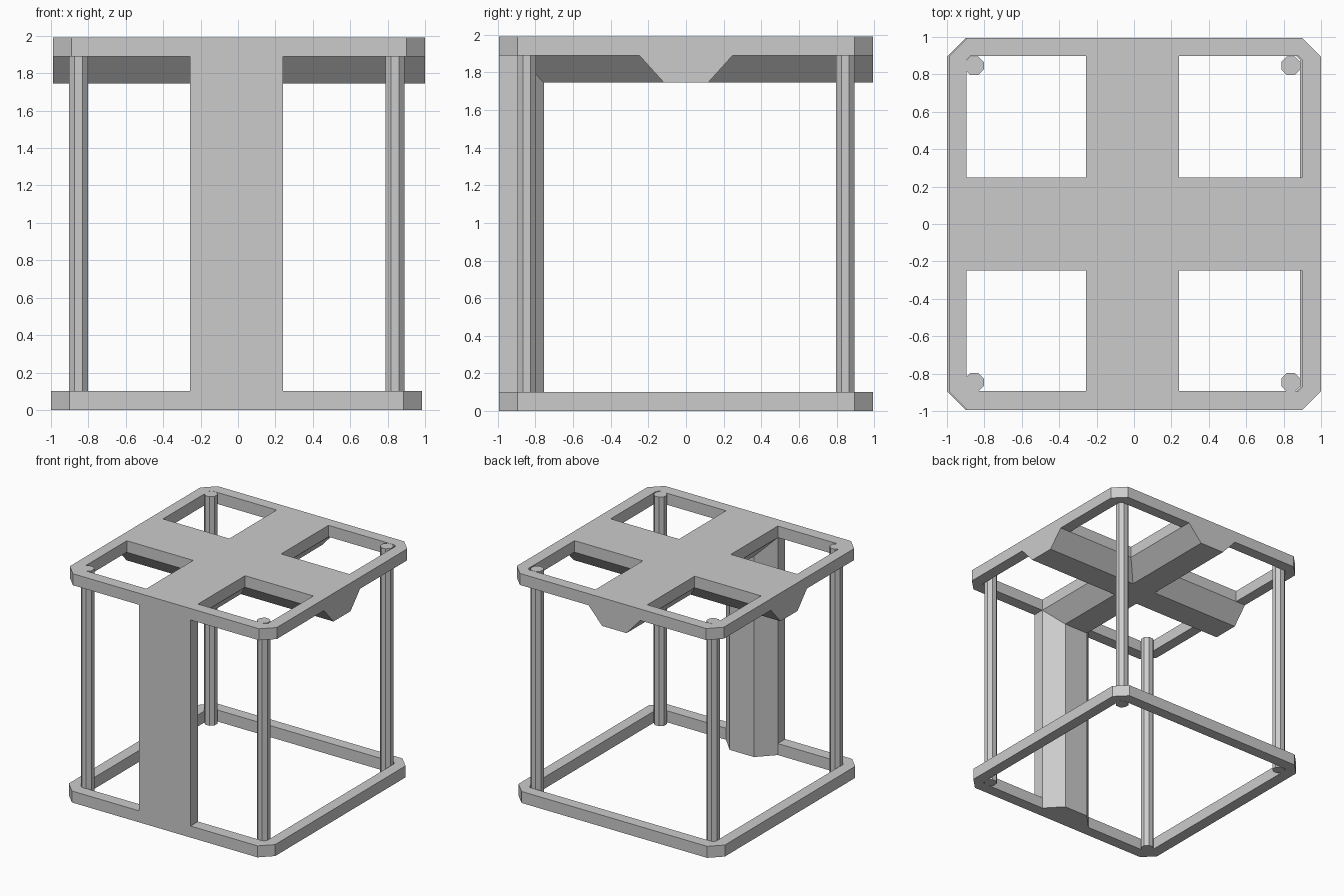
import bpy, bmesh, math

if "Cube" in bpy.data.objects:
    bpy.data.objects.remove(bpy.data.objects["Cube"])


def make_object(name, bm):
    bmesh.ops.recalc_face_normals(bm, faces=bm.faces[:])
    me = bpy.data.meshes.new(name)
    bm.to_mesh(me)
    bm.free()
    ob = bpy.data.objects.new(name, me)
    bpy.context.collection.objects.link(ob)
    return ob


def octagon(x0, x1, y0, y1, c):
    return [(x0 + c, y0), (x1 - c, y0), (x1, y0 + c), (x1, y1 - c),
            (x1 - c, y1), (x0 + c, y1), (x0, y1 - c), (x0, y0 + c)]


def ring(name, outer, inner, z0, z1):
    bm = bmesh.new()
    loops = [[bm.verts.new((x, y, z)) for x, y in pts]
             for pts, z in ((outer, z0), (outer, z1), (inner, z1), (inner, z0))]
    n = len(outer)
    for k in range(4):
        a, b = loops[k], loops[(k + 1) % 4]
        for i in range(n):
            j = (i + 1) % n
            bm.faces.new((a[i], a[j], b[j], b[i]))
    return make_object(name, bm)


def prism(name, profile, lo, hi, place):
    """Extrude a 2D profile from lo to hi; place(u, v, t) gives the 3D point."""
    bm = bmesh.new()
    a = [bm.verts.new(place(u, v, lo)) for u, v in profile]
    b = [bm.verts.new(place(u, v, hi)) for u, v in profile]
    bm.faces.new(a)
    bm.faces.new(b)
    n = len(a)
    for i in range(n):
        j = (i + 1) % n
        bm.faces.new((a[i], a[j], b[j], b[i]))
    return make_object(name, bm)


def tapered(centre, half, narrow, outer, mid, inner):
    return [(centre - half, outer), (centre + half, outer), (centre + half, mid),
            (centre + narrow, inner), (centre - narrow, inner), (centre - half, mid)]


TOP, E = 1.99, 0.995

# top and bottom rims
frame = ring("frame", octagon(-0.99, 1.0, -E, E, 0.1),
             octagon(-0.895, 0.898, -0.893, 0.898, 0.02), 1.89, TOP)
bottom = ring("bottom_rim", octagon(-1.0, 0.984, -E, E, 0.1),
              octagon(-0.9, 0.888, -0.893, 0.898, 0.02), 0.0, 0.1)

# crossing top beams and the front column, all with a tapered inner side
beam_x = prism("side_beam", tapered(0.0, 0.248, 0.117, TOP, 1.89, 1.745),
               -0.99, 1.0, lambda u, v, t: (t, u, v))
beam_y = prism("depth_beam", tapered(-0.008, 0.249, 0.117, TOP, 1.89, 1.745),
               -E, E, lambda u, v, t: (u, t, v))
column = prism("front_column", tapered(-0.008, 0.249, 0.117, -E, -0.893, -0.755),
               0.0, TOP, lambda u, v, t: (u, v, t))

# weld them into one frame
for part in (beam_x, beam_y, column, bottom):
    mod = frame.modifiers.new("weld", 'BOOLEAN')
    mod.operation = 'UNION'
    mod.solver = 'EXACT'
    mod.object = part
    bpy.context.view_layer.objects.active = frame
    bpy.ops.object.modifier_apply(modifier=mod.name)
    bpy.data.objects.remove(part, do_unlink=True)

# octagonal corner posts
r = 0.05 / math.cos(math.pi / 8)
for side, x in (("left", -0.853), ("right", 0.839)):
    for end, y in (("front", -0.846), ("back", 0.846)):
        profile = [(x + r * math.cos(math.pi / 8 + i * math.pi / 4),
                    y + r * math.sin(math.pi / 8 + i * math.pi / 4)) for i in range(8)]
        prism(f"{end}_{side}_post", profile, 0.0, TOP, lambda u, v, t: (u, v, t))
